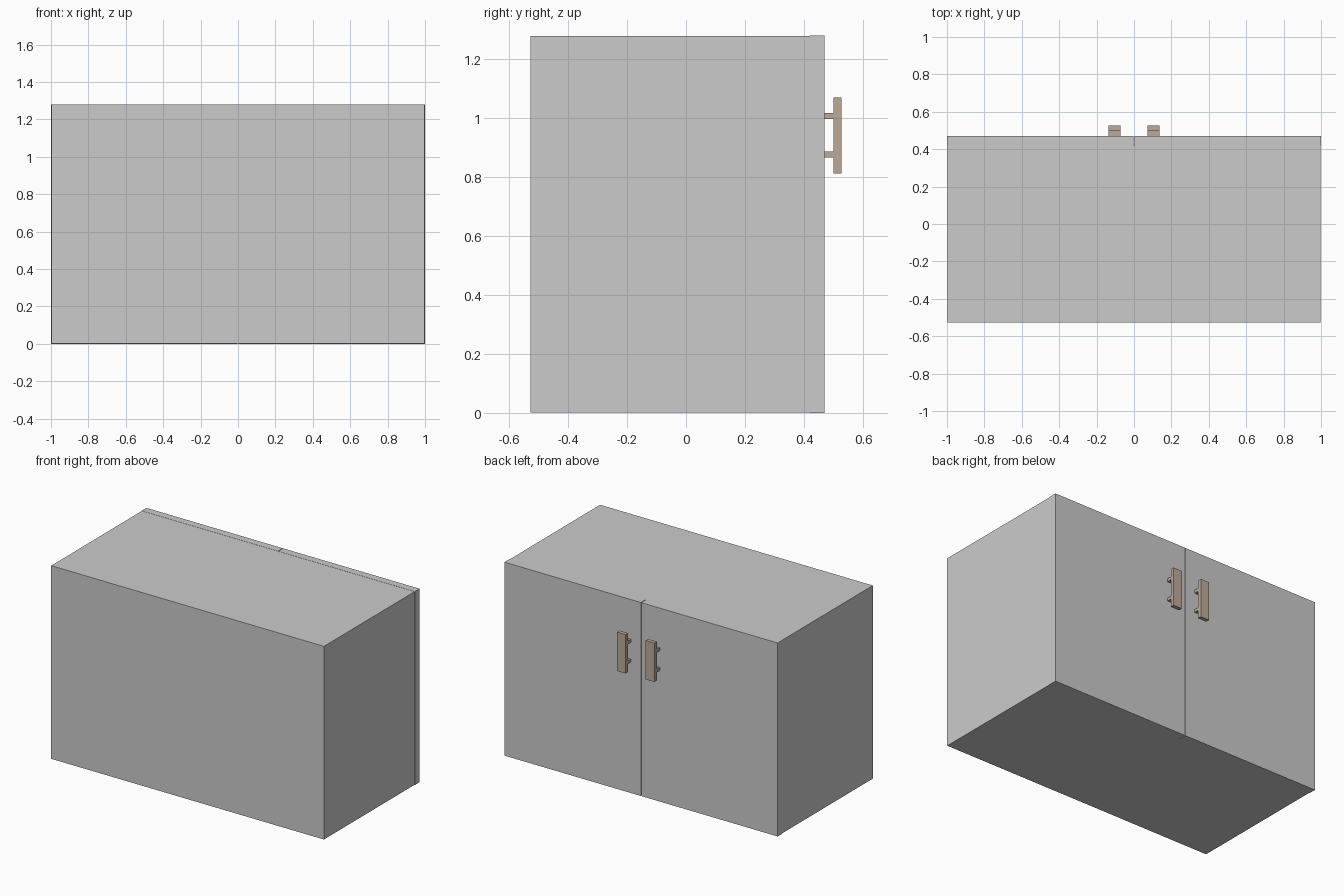
import bpy
import bmesh
from mathutils import Vector

if "Cube" in bpy.data.objects:
    bpy.data.objects.remove(bpy.data.objects["Cube"])


def box(name, lo, hi, mat=None):
    """Axis-aligned box between two corners."""
    lo, hi = Vector(lo), Vector(hi)
    bm = bmesh.new()
    bmesh.ops.create_cube(bm, size=1)
    for v in bm.verts:
        v.co = (lo + hi) / 2 + v.co * (hi - lo)
    me = bpy.data.meshes.new(name)
    bm.to_mesh(me)
    bm.free()
    ob = bpy.data.objects.new(name, me)
    bpy.context.collection.objects.link(ob)
    if mat:
        me.materials.append(mat)
    return ob


wood = bpy.data.materials.new("handle_brown")
wood.diffuse_color = (0.50, 0.41, 0.32, 1)
wood.use_nodes = True
wood.node_tree.nodes["Principled BSDF"].inputs["Base Color"].default_value = wood.diffuse_color

HEIGHT = 1.28
DOOR_BACK, DOOR_FACE = 0.42, 0.47

# Cabinet carcass
box("cabinet_body", (-0.998, -0.527, 0.001), (0.998, DOOR_BACK, HEIGHT - 0.001))

for side, s in (("left", -1), ("right", 1)):
    # Door, with a thin gap at the middle
    xs = sorted((s * 0.002, s * 1.0))
    box(f"{side}_door", (xs[0], DOOR_BACK, 0), (xs[1], DOOR_FACE, HEIGHT))

    # Handle bar on two flat standoffs
    cx, half = s * 0.105, 0.032
    box(f"{side}_handle_bar", (cx - half, 0.501, 0.813), (cx + half, 0.527, 1.07), wood)
    for label, z in (("lower", 0.877), ("upper", 1.008)):
        box(f"{side}_handle_{label}_standoff",
            (cx - half, DOOR_FACE, z - 0.01), (cx + half, 0.501, z + 0.01), wood)
